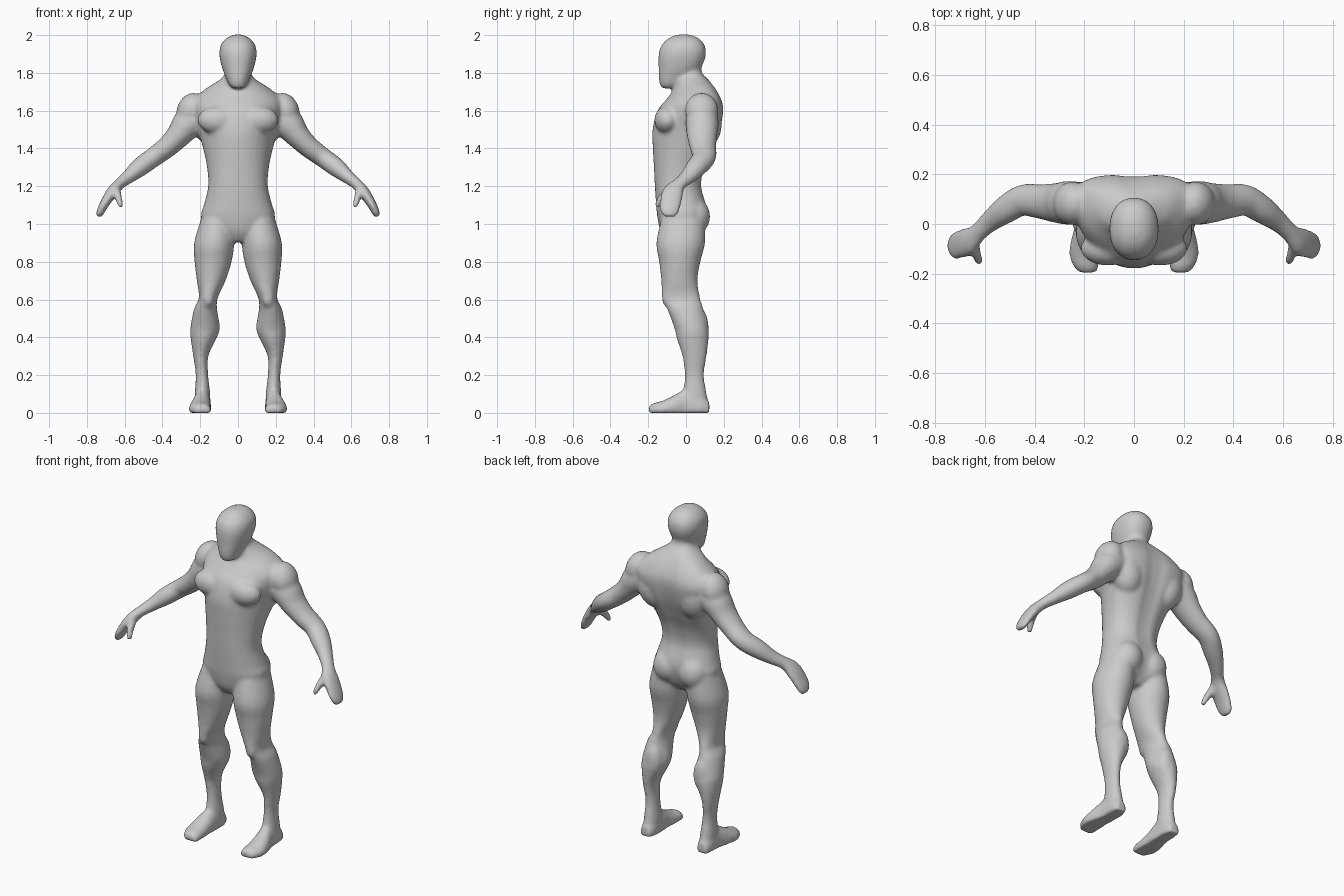
import bpy, bmesh, math
from mathutils import Vector, Matrix

N = 32
bm = bmesh.new()


def dense(rows, k=5):
    """Catmull-Rom interpolation of section rows."""
    out = []
    for i in range(len(rows) - 1):
        p = [rows[max(i - 1, 0)], rows[i], rows[i + 1], rows[min(i + 2, len(rows) - 1)]]
        for j in range(k):
            t = j / k
            out.append([0.5 * (2 * b + (c - a) * t + (2 * a - 5 * b + 4 * c - d) * t * t
                               + (3 * b - a - 3 * c + d) * t ** 3) for a, b, c, d in zip(*p)])
    return out + [list(rows[-1])]


def loft(rings, sides=(1,)):
    """Skin closed rings with end caps, once per mirror side."""
    for s in sides:
        vs = [[bm.verts.new((s * p[0], p[1], max(p[2], 0))) for p in r] for r in rings]
        for a, b in zip(vs, vs[1:]):
            for i in range(N):
                bm.faces.new((a[i], a[(i + 1) % N], b[(i + 1) % N], b[i]))
        bm.faces.new(vs[0])
        bm.faces.new(vs[-1])


ANG = [2 * math.pi * (i + 0.5) / N for i in range(N)]


def slab(z, w, yf, yb, bend=0, groove=0):
    """Horizontal section: half width, front, back, swept-back sides, spine groove."""
    ring = []
    for a in ANG:
        c, s = math.cos(a), math.sin(a)
        c = math.copysign(abs(c) ** 0.9, c)
        s = math.copysign(abs(s) ** 0.9, s)
        y = (yf + yb) / 2 + s * (yb - yf) / 2 + bend * c * c
        if s > 0:
            y -= groove * math.exp(-(c * w / 0.035) ** 2)
        ring.append((c * w, y, z))
    return ring


def tube(rows, sides=(1, -1)):
    """Path of x, y, z, depth radius, thickness radius."""
    rows = dense(rows)
    pts = [Vector(r[:3]) for r in rows]
    rings = []
    for i, r in enumerate(rows):
        t = (pts[min(i + 1, len(pts) - 1)] - pts[max(i - 1, 0)]).normalized()
        u = Vector((0, 1, 0))
        u = (u - t * u.dot(t)).normalized()
        v = t.cross(u)
        rings.append([pts[i] + u * r[3] * math.cos(a) + v * r[4] * math.sin(a) for a in ANG])
    loft(rings, sides)


def muscle(x, y, z, rx, ry, rz, tilt=0):
    for s in (1, -1):
        m = (Matrix.Translation((s * x, y, z)) @ Matrix.Rotation(s * tilt, 4, 'Y')
             @ Matrix.Diagonal((rx, ry, rz, 1)))
        bmesh.ops.create_uvsphere(bm, u_segments=24, v_segments=16, radius=1, matrix=m)


# torso and neck
loft([slab(*r) for r in dense([
    (0.905, 0.05, -0.10, 0.04, 0, 0),
    (0.96, 0.14, -0.135, 0.095, 0, 0.02),
    (1.04, 0.195, -0.152, 0.118, 0, 0.02),
    (1.10, 0.181, -0.158, 0.112, 0, 0.012),
    (1.20, 0.158, -0.165, 0.087, 0, 0.012),
    (1.30, 0.164, -0.170, 0.102, 0.01, 0.014),
    (1.40, 0.185, -0.176, 0.142, 0.03, 0.016),
    (1.50, 0.215, -0.178, 0.180, 0.06, 0.018),
    (1.60, 0.245, -0.152, 0.198, 0.06, 0.016),
    (1.66, 0.235, -0.105, 0.188, 0.04, 0.012),
    (1.72, 0.165, -0.062, 0.155, 0.03, 0.006),
    (1.765, 0.095, -0.06, 0.118, 0.01, 0),
    (1.80, 0.068, -0.055, 0.085, 0, 0),
    (1.86, 0.06, -0.05, 0.08, 0, 0)])])

# head
loft([slab(*r) for r in dense([
    (1.718, 0.025, -0.125, -0.075),
    (1.735, 0.046, -0.138, -0.03),
    (1.78, 0.066, -0.145, 0.03),
    (1.82, 0.082, -0.145, 0.075),
    (1.87, 0.095, -0.146, 0.099),
    (1.91, 0.099, -0.143, 0.106),
    (1.95, 0.090, -0.127, 0.097),
    (1.985, 0.060, -0.09, 0.065),
    (2.003, 0.02, -0.045, 0.02)])])

# legs: z, centre x, centre y, half width, half depth
leg = dense([
    (1.03, 0.11, -0.015, 0.085, 0.115),
    (0.90, 0.126, -0.028, 0.106, 0.129),
    (0.80, 0.132, -0.033, 0.098, 0.109),
    (0.70, 0.142, -0.035, 0.076, 0.096),
    (0.61, 0.157, -0.026, 0.050, 0.101),
    (0.55, 0.172, -0.004, 0.061, 0.096),
    (0.45, 0.174, 0.028, 0.078, 0.090),
    (0.39, 0.183, 0.036, 0.067, 0.084),
    (0.30, 0.197, 0.045, 0.040, 0.064),
    (0.20, 0.191, 0.044, 0.033, 0.052),
    (0.10, 0.188, 0.048, 0.041, 0.062),
    (0.02, 0.188, 0.06, 0.042, 0.062)])
loft([[(cx + rx * math.cos(a), cy + ry * math.sin(a), z) for a in ANG]
      for z, cx, cy, rx, ry in leg], (1, -1))

# feet: y, centre x, half width, height
foot = dense([
    (0.124, 0.19, 0.03, 0.06),
    (0.08, 0.188, 0.044, 0.10),
    (0.00, 0.19, 0.046, 0.125),
    (-0.06, 0.198, 0.054, 0.095),
    (-0.12, 0.201, 0.060, 0.066),
    (-0.17, 0.193, 0.052, 0.052),
    (-0.197, 0.186, 0.032, 0.038)])
loft([[(cx + w * math.cos(a), y, h * (0.3 + 0.7 * math.sin(a))) for a in ANG]
      for y, cx, w, h in foot], (1, -1))

# arms and mitten hands
tube([
    (0.19, 0.085, 1.58, 0.08, 0.08),
    (0.26, 0.085, 1.535, 0.088, 0.085),
    (0.315, 0.085, 1.468, 0.080, 0.066),
    (0.375, 0.09, 1.408, 0.070, 0.057),
    (0.45, 0.095, 1.352, 0.063, 0.052),
    (0.52, 0.055, 1.300, 0.056, 0.050),
    (0.58, 0.01, 1.250, 0.044, 0.037),
    (0.628, -0.035, 1.212, 0.039, 0.030),
    (0.665, -0.068, 1.17, 0.056, 0.031),
    (0.705, -0.083, 1.11, 0.058, 0.025),
    (0.728, -0.088, 1.065, 0.050, 0.021),
    (0.738, -0.09, 1.038, 0.032, 0.014)])

# thumbs
tube([
    (0.648, -0.07, 1.19, 0.03, 0.024),
    (0.636, -0.115, 1.15, 0.024, 0.020),
    (0.626, -0.142, 1.115, 0.020, 0.017),
    (0.62, -0.155, 1.088, 0.013, 0.012)])

# muscle masses: shoulder, chest, shoulder blade, buttock, calf, kneecap
muscle(0.25, 0.083, 1.60, 0.074, 0.088, 0.097, -0.35)
muscle(0.105, -0.098, 1.55, 0.11, 0.070, 0.075)
muscle(0.14, 0.10, 1.53, 0.095, 0.09, 0.13, 0.2)
muscle(0.085, 0.048, 1.04, 0.085, 0.080, 0.095)
muscle(0.165, 0.075, 0.45, 0.055, 0.045, 0.10)
muscle(0.158, -0.10, 0.61, 0.032, 0.028, 0.05)

bmesh.ops.recalc_face_normals(bm, faces=bm.faces)
mesh = bpy.data.meshes.new("body")
bm.to_mesh(mesh)
bm.free()
body = bpy.data.objects.new("body", mesh)
bpy.context.collection.objects.link(body)

# fuse all masses into one smooth skin
fuse = body.modifiers.new("fuse", 'REMESH')
fuse.mode = 'VOXEL'
fuse.voxel_size = 0.01
fuse.use_smooth_shade = True
soft = body.modifiers.new("soften", 'SMOOTH')
soft.factor = 0.5
soft.iterations = 9
